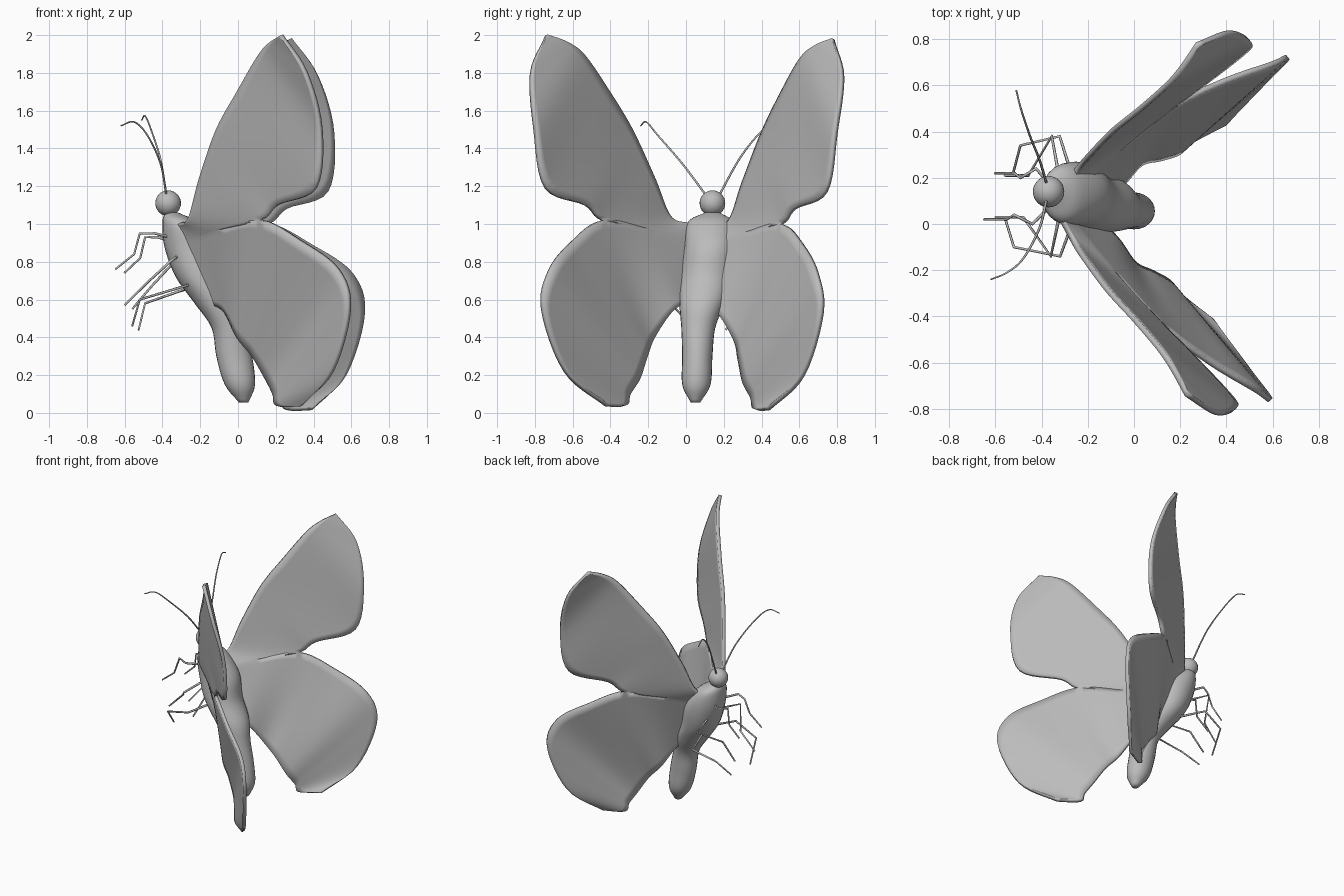
import bpy, bmesh, math
from mathutils import Vector

cube = bpy.data.objects.get("Cube")
if cube:
    bpy.data.objects.remove(cube, do_unlink=True)

grey = bpy.data.materials.new("plain grey")
grey.use_nodes = True
grey.diffuse_color = (0.5, 0.5, 0.5, 1)
grey.node_tree.nodes["Principled BSDF"].inputs["Base Color"].default_value = grey.diffuse_color


def spline(points, count):
    """Evenly sampled Catmull-Rom curve through the points."""
    pts = [Vector(p) for p in points]
    last = len(pts) - 1
    samples = []
    for k in range(count + 1):
        t = k / count * last
        i = min(int(t), last - 1)
        f = t - i
        b, c = pts[i], pts[i + 1]
        a = pts[i - 1] if i else b * 2 - c
        d = pts[i + 2] if i + 2 <= last else c * 2 - b
        samples.append(b + (c - a) * f / 2
                       + (a * 2 - b * 5 + c * 4 - d) * f * f / 2
                       + (b * 3 - a - c * 3 + d) * f * f * f / 2)
    return samples


def add_mesh(name, bm):
    bmesh.ops.recalc_face_normals(bm, faces=bm.faces)
    for face in bm.faces:
        face.smooth = True
    mesh = bpy.data.meshes.new(name)
    bm.to_mesh(mesh)
    bm.free()
    mesh.materials.append(grey)
    obj = bpy.data.objects.new(name, mesh)
    bpy.context.collection.objects.link(obj)
    return obj


def bridge(bm, rows, closed=False):
    """Quads between neighbouring rows of vertices."""
    for r, s in zip(rows, rows[1:]):
        n = len(r)
        for i in range(n if closed else n - 1):
            j = (i + 1) % n
            bm.faces.new((r[i], r[j], s[j], s[i]))


def add_tube(name, points, radius, count):
    """Thin tapering limb along a path."""
    curve = bpy.data.curves.new(name, "CURVE")
    curve.dimensions = "3D"
    curve.bevel_depth = radius
    curve.bevel_resolution = 1
    curve.use_fill_caps = True
    path = spline(points, count) if count else [Vector(p) for p in points]
    line = curve.splines.new("POLY")
    line.points.add(len(path) - 1)
    for i, p in enumerate(path):
        line.points[i].co = (*p, 1)
        line.points[i].radius = 1 - 0.4 * i / len(path)
    curve.materials.append(grey)
    bpy.context.collection.objects.link(bpy.data.objects.new(name, curve))


def far_wing_side(p):
    """The opposite wing, reflected across the slanted body."""
    x, y, z = p
    return Vector((x + 0.08 * (x + 0.35), 0.09 - 0.22 * x - y, z - 0.02))


# Wing edges, each from the body outwards
fore_lead = [(-.33, .05, 1), (-.26, -.08, 1.03), (-.2, -.17, 1.24), (-.11, -.29, 1.5),
             (0, -.41, 1.7), (.11, -.54, 1.89), (.17, -.63, 1.96), (.23, -.74, 2)]
fore_trail = [(-.3, .05, .9), (-.1, -.2, .97), (.12, -.44, 1.02), (.21, -.53, 1.1),
              (.41, -.74, 1.19), (.44, -.8, 1.5), (.36, -.82, 1.8), (.23, -.74, 2)]
hind_upper = fore_trail[:3] + [(.33, -.6, .91), (.53, -.72, .76), (.59, -.76, .55),
                               (.5, -.64, .22), (.34, -.42, .04)]
hind_lower = [(-.2, .05, .58), (-.08, -.06, .55), (0, -.17, .4), (.08, -.21, .3),
              (.15, -.25, .18), (.19, -.3, .1), (.21, -.32, .04), (.34, -.42, .04)]


def add_wing(name, place):
    bm = bmesh.new()
    for first, second in ((fore_lead, fore_trail), (hind_upper, hind_lower)):
        rows = []
        for a, b in zip(spline(first, 42), spline(second, 42)):
            rows.append([bm.verts.new(place(a.lerp(b, k / 14))) for k in range(15)])
        bridge(bm, rows)
    bmesh.ops.remove_doubles(bm, verts=bm.verts, dist=0.002)
    wing = add_mesh(name, bm)
    solid = wing.modifiers.new("thickness", "SOLIDIFY")
    solid.thickness = 0.024
    solid.offset = 0


add_wing("near_wing", Vector)
add_wing("far_wing", far_wing_side)

# Body: centre and half widths of each section, from neck to tail
centres = [(-.35, .14, 1.06), (-.31, .13, 1.01), (-.25, .13, .88), (-.2, .11, .72),
           (-.11, .085, .58), (-.05, .065, .45), (-.02, .06, .3), (.01, .055, .15),
           (.03, .05, .055)]
widths = [(.035, .04), (.09, .12), (.14, .14), (.13, .14), (.12, .12),
          (.09, .09), (.095, .08), (.08, .075), (.025, .025)]
bm = bmesh.new()
rings = []
for c, w in zip(spline(centres, 40), spline([(*w, 0) for w in widths], 40)):
    ring = []
    for k in range(24):
        turn = math.tau * k / 24
        ring.append(bm.verts.new(c + Vector((w.x * math.cos(turn), w.y * math.sin(turn), 0))))
    rings.append(ring)
bridge(bm, rings, closed=True)
bm.faces.new(rings[0])
bm.faces.new(rings[-1])
add_mesh("body", bm)

# Head
bm = bmesh.new()
bmesh.ops.create_uvsphere(bm, u_segments=24, v_segments=16, radius=0.068)
bmesh.ops.translate(bm, verts=bm.verts, vec=(-.37, .14, 1.11))
add_mesh("head", bm)

# Antennae
add_tube("near_antenna", [(-.38, .1, 1.16), (-.41, -.02, 1.32), (-.48, -.15, 1.47),
                          (-.55, -.21, 1.54), (-.62, -.24, 1.52)], 0.006, 24)
add_tube("far_antenna", [(-.38, .18, 1.16), (-.41, .28, 1.34), (-.45, .38, 1.47),
                         (-.49, .5, 1.57), (-.51, .58, 1.55)], 0.006, 24)

# Jointed legs, repeated on both sides of the body
legs = {
    "upper": [(-.36, .08, .93), (-.44, 0, .95), (-.52, .04, .95), (-.55, .02, .84), (-.65, .02, .76)],
    "middle": [(-.32, .05, .83), (-.36, -.14, .8), (-.48, .03, .69), (-.6, .03, .57)],
    "lower": [(-.25, .05, .68), (-.32, -.14, .66), (-.52, -.1, .6), (-.56, .03, .46)],
}
for label, joints in legs.items():
    add_tube("near_" + label + "_leg", joints, 0.008, 0)
    add_tube("far_" + label + "_leg",
             [(x * 0.85 - 0.05, 0.24 - y, z - 0.02) for x, y, z in joints], 0.008, 0)
